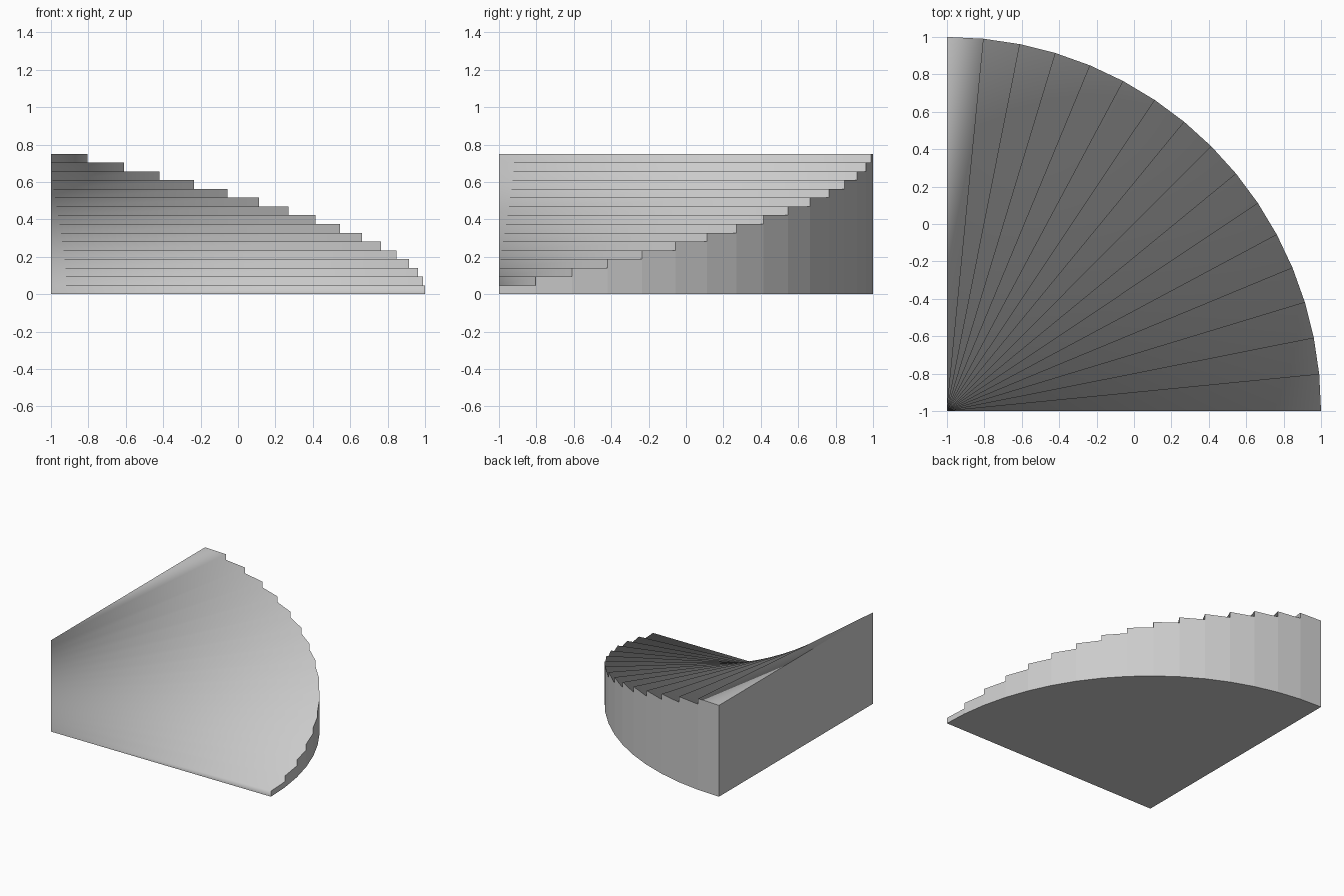
import bpy, bmesh, math

cube = bpy.data.objects.get("Cube")
if cube:
    bpy.data.objects.remove(cube, do_unlink=True)

STEPS, RADIUS, HEIGHT = 16, 2.0, 0.75
RISE = HEIGHT / STEPS
TURN = math.pi / 2 / STEPS

grey = bpy.data.materials.new("plain grey")
grey.use_nodes = True
colour = (0.6, 0.6, 0.6, 1)
grey.diffuse_color = colour
grey.node_tree.nodes["Principled BSDF"].inputs["Base Color"].default_value = colour

bm = bmesh.new()
rim_points = {}


def rim(step, level):
    """Shared vertex on the outer curve at a step angle and tread level."""
    if (step, level) not in rim_points:
        a = step * TURN
        rim_points[step, level] = bm.verts.new(
            (RADIUS * math.cos(a) - 1, RADIUS * math.sin(a) - 1, level * RISE))
    return rim_points[step, level]


def face(points, smooth=False):
    bm.faces.new(points).smooth = smooth


# Inner corner where all the wedge steps meet
axis = [bm.verts.new((-1, -1, i * RISE)) for i in range(STEPS + 1)]

for i in range(STEPS):
    # Riser and tread, softly shaded into each other
    face([axis[i], rim(i, i), rim(i, i + 1), axis[i + 1]], True)
    face([axis[i + 1], rim(i, i + 1), rim(i + 1, i + 1)], True)
    # Outer wall panel under the tread
    wall = [rim(i, 0), rim(i + 1, 0), rim(i + 1, i + 1), rim(i, i + 1)]
    if i:
        wall.append(rim(i, i))
    face(wall)

# Flat end wall and underside
face([rim(STEPS, 0), axis[0]] + axis[1:] + [rim(STEPS, STEPS)])
face([axis[0]] + [rim(i, 0) for i in range(STEPS, -1, -1)])

bmesh.ops.recalc_face_normals(bm, faces=bm.faces)
mesh = bpy.data.meshes.new("curved_stairs")
bm.to_mesh(mesh)
bm.free()
mesh.materials.append(grey)
stairs = bpy.data.objects.new("curved_stairs", mesh)
bpy.context.collection.objects.link(stairs)
